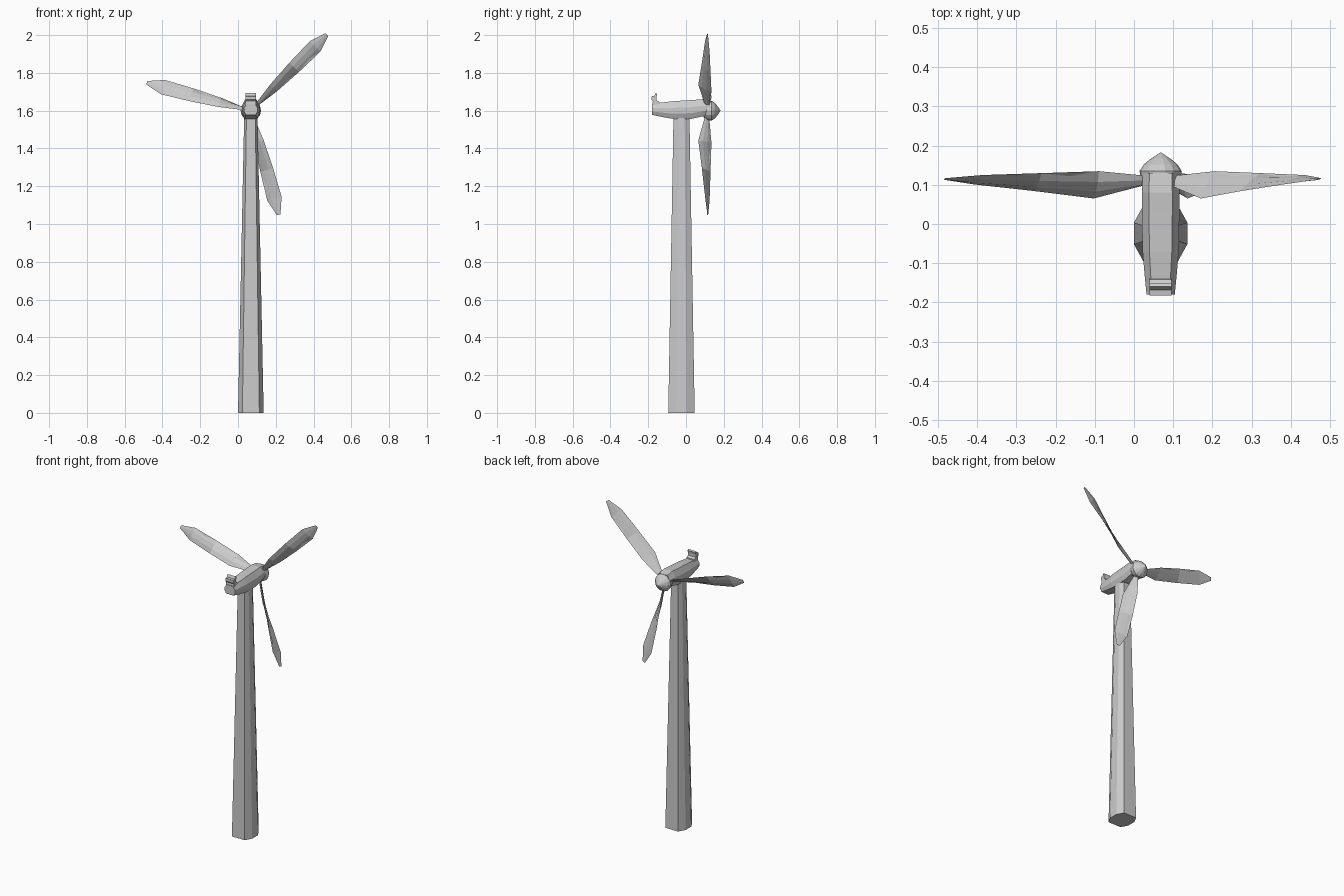
import bpy, bmesh
from math import sin, cos, pi, radians
from mathutils import Vector

if "Cube" in bpy.data.objects:
    bpy.data.objects.remove(bpy.data.objects["Cube"])

CX = 0.068                      # tower / nacelle axis in x
HUB = Vector((CX, 0, 1.60))     # rotor axis (y is given separately)


def loft(name, rings):
    """Skin a list of equal-length rings and cap both ends."""
    bm = bmesh.new()
    vs = [[bm.verts.new(p) for p in ring] for ring in rings]
    n = len(rings[0])
    for a, b in zip(vs, vs[1:]):
        for i in range(n):
            j = (i + 1) % n
            bm.faces.new((a[i], a[j], b[j], b[i]))
    bm.faces.new(vs[0])
    bm.faces.new(vs[-1])
    bmesh.ops.remove_doubles(bm, verts=bm.verts, dist=1e-5)
    bmesh.ops.recalc_face_normals(bm, faces=bm.faces)
    me = bpy.data.meshes.new(name)
    bm.to_mesh(me)
    bm.free()
    ob = bpy.data.objects.new(name, me)
    bpy.context.collection.objects.link(ob)
    return ob


# Tower: tapered column with chamfered corners
def tower_ring(z, hx, hy):
    quarter = [(1, -0.4), (1, 0.4), (0.66, 1), (-0.66, 1)]
    pts = quarter + [(-x, -y) for x, y in quarter]
    return [(CX + x * hx, -0.024 + y * hy, z) for x, y in pts]


loft("tower", [tower_ring(0, 0.068, 0.07), tower_ring(1.585, 0.035, 0.042)])


# Nacelle: chamfered sections along y (y, bottom, top, half width)
def nacelle_ring(y, zb, zt, w):
    h = zt - zb
    half = [(0.72, zb), (1, zb + 0.3 * h), (1, zb + 0.62 * h), (0.62, zt)]
    pts = half + [(-x, z) for x, z in reversed(half)]
    return [(CX + x * w, y, z) for x, z in pts]


loft("nacelle", [nacelle_ring(*s) for s in (
    (-0.180, 1.578, 1.636, 0.036),
    (-0.130, 1.567, 1.643, 0.041),
    (-0.070, 1.557, 1.650, 0.046),
    (0.030, 1.557, 1.656, 0.048),
    (0.080, 1.568, 1.660, 0.048),
    (0.130, 1.580, 1.652, 0.046))])

# Rear fin: side profile extruded across x
fin = [(-0.178, 1.630), (-0.138, 1.630), (-0.142, 1.648), (-0.156, 1.656),
       (-0.156, 1.672), (-0.152, 1.688), (-0.160, 1.693), (-0.168, 1.678),
       (-0.183, 1.676), (-0.183, 1.658), (-0.176, 1.650)]
loft("rear_fin", [[(CX + s * 0.028, y, z) for y, z in fin] for s in (-1, 1)])

# Hub: turned spinner pointing towards +y
SIDES = 14
spinner = [(0.092, 0.036), (0.112, 0.050), (0.135, 0.054),
           (0.152, 0.043), (0.166, 0.026), (0.182, 0.002)]
hub = loft("hub", [[(CX + r * cos(2 * pi * i / SIDES), y,
                     HUB.z + r * sin(2 * pi * i / SIDES))
                    for i in range(SIDES)] for y, r in spinner])

# Blades: twisted thin sections (radius, half chord, pitch, y centre, thickness)
STATIONS = [(0.030, 0.012, 60, 0.112, 0.008),
            (0.170, 0.043, 54, 0.100, 0.008),
            (0.325, 0.042, 33, 0.107, 0.006),
            (0.482, 0.041, 17, 0.113, 0.004),
            (0.570, 0.010, 12, 0.115, 0.002)]
SECTION = [(-1, 0), (-0.35, 1), (0.35, 1), (1, 0), (0.35, -0.5), (-0.35, -0.5)]

for k in range(3):
    a = radians(45 + 120 * k)
    u = Vector((cos(a), 0, sin(a)))
    v = Vector((-sin(a), 0, cos(a)))
    rings = []
    for r, half, pitch, y, t in STATIONS:
        p = radians(pitch)
        c = v * cos(p) - Vector((0, sin(p), 0))
        n = u.cross(c)
        o = HUB + u * r + Vector((0, y, 0))
        rings.append([o + c * (s * half) + n * (h * t) for s, h in SECTION])
    loft(f"blade_{k + 1}", rings)
